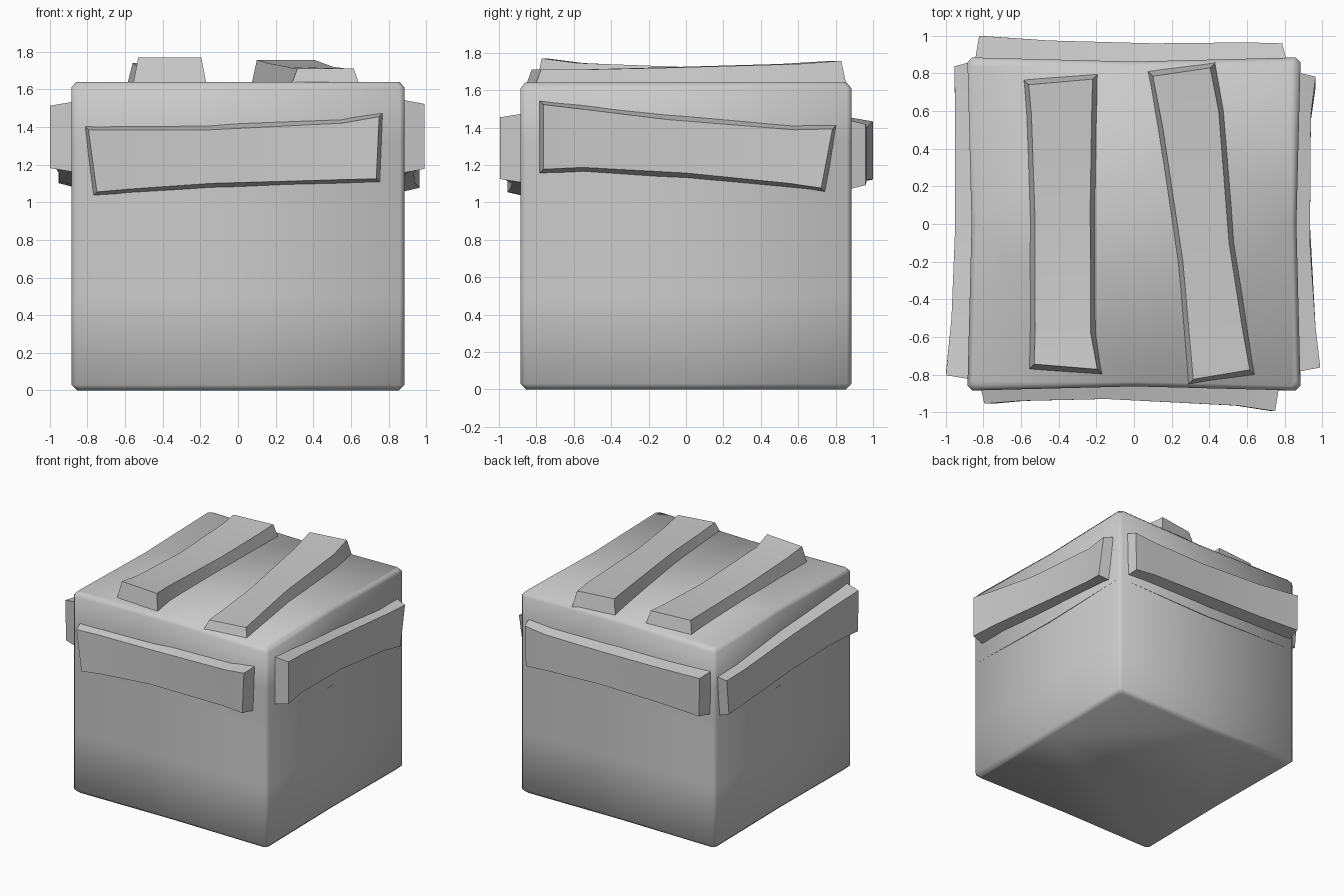
import bpy, bmesh

if "Cube" in bpy.data.objects:
    bpy.data.objects.remove(bpy.data.objects["Cube"])

ROOF = 1.60     # top planks start just inside the lid
WALL = 0.83     # side planks start just inside the walls


def finish(bm, name, angle):
    bmesh.ops.recalc_face_normals(bm, faces=bm.faces)
    me = bpy.data.meshes.new(name)
    bm.to_mesh(me)
    bm.free()
    ob = bpy.data.objects.new(name, me)
    bpy.context.collection.objects.link(ob)
    bpy.ops.object.select_all(action='DESELECT')
    ob.select_set(True)
    bpy.context.view_layer.objects.active = ob
    bpy.ops.object.shade_smooth_by_angle(angle=angle)
    return ob


def loft(name, rings, angle):
    """Skin closed rings of points and cap both ends."""
    bm = bmesh.new()
    loops = [[bm.verts.new(p) for p in ring] for ring in rings]
    n = len(loops[0])
    for a, b in zip(loops, loops[1:]):
        for i in range(n):
            j = (i + 1) % n
            bm.faces.new((a[i], a[j], b[j], b[i]))
    bm.faces.new(loops[0])
    bm.faces.new(loops[-1])
    return finish(bm, name, angle)


def square_ring(z, s, dip, chamfer=0.025):
    """Square with cut corners whose side centres are pulled inward."""
    ring = []
    x, y = 1, 0
    for _ in range(4):
        for out, along in ((s, -s + chamfer), (s - dip, 0), (s, s - chamfer)):
            ring.append((x * out - y * along, y * out + x * along, z))
        x, y = -y, x
    return ring


def plank(name, stations, place, base, surface, inset):
    """Warped board: stations are (along, low, along, high, height)."""
    rings = []
    last = len(stations) - 1
    for i, (a0, b0, a1, b1, h) in enumerate(stations):
        e = 1 if i == 0 else -1 if i == last else 0
        ring = []
        k = inset * (base - surface) / (h - surface)   # flare at the sunken base
        ring.append(place(a0 + e * k, b0 + k, base))
        ring.append(place(a1 + e * k, b1 - k, base))
        ring.append(place(a1 + e * inset, b1 - inset, h))
        ring.append(place(a0 + e * inset, b0 + inset, h))
        rings.append(ring)
    return loft(name, rings, 0.5)


# crate body and lid
loft("box_body", [square_ring(0, 0.855, 0.01), square_ring(0.03, 0.885, 0.012),
                  square_ring(0.5, 0.885, 0.02), square_ring(1.01, 0.885, 0.028)], 0.9)
loft("box_lid", [square_ring(1.01, 0.885, 0.022), square_ring(1.32, 0.885, 0.022),
                 square_ring(1.61, 0.885, 0.022), square_ring(1.64, 0.86, 0.022)], 0.9)

# planks around the lid
front = [(-0.77, 1.035, -0.815, 1.405, 0.955), (-0.58, 1.05, -0.6, 1.405, 0.94),
         (-0.15, 1.08, -0.15, 1.405, 0.93), (0.54, 1.10, 0.55, 1.44, 0.965),
         (0.755, 1.105, 0.77, 1.475, 0.995)]
back = [(-0.84, 1.10, -0.845, 1.455, 1.0), (-0.45, 1.10, -0.45, 1.43, 0.975),
        (0.1, 1.10, 0.1, 1.415, 0.96), (0.6, 1.085, 0.6, 1.42, 0.965),
        (0.80, 1.07, 0.81, 1.44, 0.96)]
right = [(-0.785, 1.155, -0.785, 1.545, 0.99), (-0.55, 1.165, -0.55, 1.52, 0.965),
         (0.0, 1.135, -0.1, 1.465, 0.935), (0.55, 1.08, 0.58, 1.41, 0.94),
         (0.745, 1.055, 0.805, 1.415, 0.965)]
left = [(-0.82, 1.16, -0.825, 1.535, 1.0), (-0.5, 1.16, -0.5, 1.50, 0.97),
        (0.0, 1.13, 0.0, 1.455, 0.95), (0.58, 1.09, 0.6, 1.41, 0.95),
        (0.83, 1.08, 0.86, 1.41, 0.955)]
plank("front_plank", front, lambda a, b, h: (a, -h, b), WALL, 0.87, 0.02)
plank("back_plank", back, lambda a, b, h: (a, h, b), WALL, 0.87, 0.022)
plank("right_plank", right, lambda a, b, h: (h, a, b), WALL, 0.87, 0.022)
plank("left_plank", left, lambda a, b, h: (-h, a, b), WALL, 0.87, 0.022)

# planks on top
top_left = [(-0.77, -0.555, -0.797, -0.17, 1.77), (-0.55, -0.55, -0.58, -0.205, 1.745),
            (0.0, -0.55, 0.1, -0.208, 1.72), (0.58, -0.57, 0.58, -0.2, 1.73),
            (0.765, -0.585, 0.795, -0.195, 1.74)]
top_right = [(-0.85, 0.29, -0.80, 0.64, 1.71), (-0.6, 0.27, -0.55, 0.6, 1.71),
             (-0.2, 0.235, -0.1, 0.53, 1.72), (0.5, 0.13, 0.6, 0.475, 1.74),
             (0.81, 0.075, 0.855, 0.43, 1.757)]
for name, stations in (("top_left_plank", top_left), ("top_right_plank", top_right)):
    plank(name, stations, lambda a, b, h: (b, a, h), ROOF, 1.64, 0.025)
